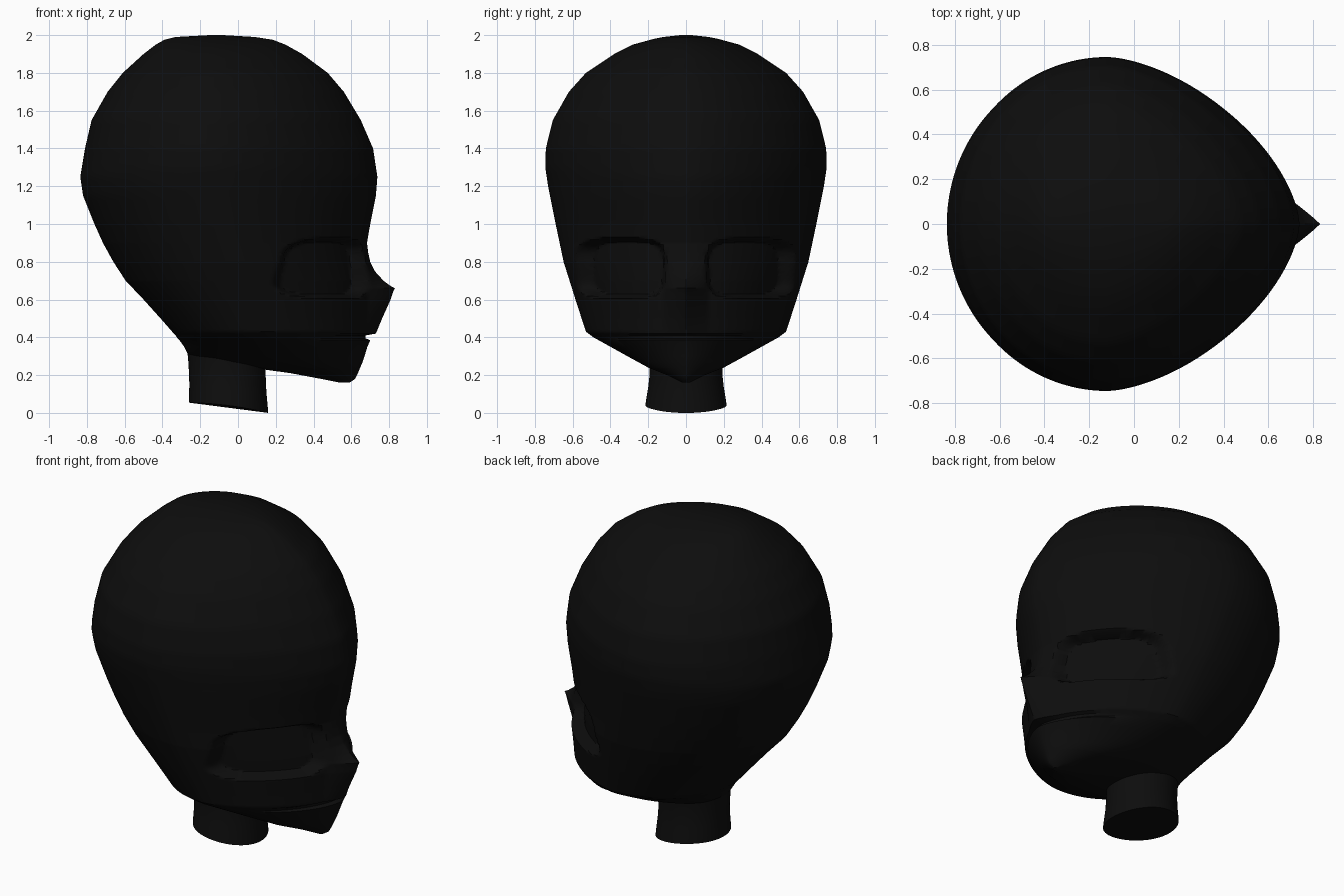
import bpy, bmesh, math

if "Cube" in bpy.data.objects:
    bpy.data.objects.remove(bpy.data.objects["Cube"])

black = bpy.data.materials.new("matte_black")
black.diffuse_color = (0.004, 0.004, 0.004, 1)
black.use_nodes = True
black.node_tree.nodes["Principled BSDF"].inputs["Base Color"].default_value = black.diffuse_color


def lerp(table, z):
    """Linear lookup in rows sorted by rising z."""
    if z <= table[0][0]:
        return table[0][1:]
    for a, b in zip(table, table[1:]):
        if z <= b[0]:
            t = (z - a[0]) / (b[0] - a[0])
            return [p + (q - p) * t for p, q in zip(a[1:], b[1:])]
    return table[-1][1:]


def loft(name, rings, angle=35):
    """Skin closed rings and cap both ends."""
    bm = bmesh.new()
    vs = [[bm.verts.new(p) for p in r] for r in rings]
    n = len(vs[0])
    for a, b in zip(vs, vs[1:]):
        for i in range(n):
            j = (i + 1) % n
            bm.faces.new((a[i], a[j], b[j], b[i]))
    bm.faces.new(vs[0][::-1])
    bm.faces.new(vs[-1])
    bmesh.ops.recalc_face_normals(bm, faces=bm.faces)
    me = bpy.data.meshes.new(name)
    bm.to_mesh(me)
    bm.free()
    me.materials.append(black)
    ob = bpy.data.objects.new(name, me)
    bpy.context.collection.objects.link(ob)
    bpy.ops.object.select_all(action='DESELECT')
    ob.select_set(True)
    bpy.context.view_layer.objects.active = ob
    bpy.ops.object.shade_smooth_by_angle(angle=math.radians(angle))
    return ob


# head outline: z, back x, front x
PROFILE = [
    (.16, .54, .59), (.18, .44, .62), (.21, .28, .635), (.235, .1, .645),
    (.27, -.2, .66), (.30, -.26, .67), (.35, -.285, .685), (.385, -.31, .70),
    (.395, -.32, .675), (.41, -.33, .675), (.42, -.34, .70), (.5, -.41, .705),
    (.6, -.50, .715), (.7, -.595, .712), (.8, -.66, .695), (.9, -.715, .683),
    (1.0, -.76, .70), (1.15, -.82, .73), (1.25, -.835, .738), (1.4, -.81, .715),
    (1.55, -.775, .65), (1.7, -.69, .56), (1.8, -.61, .475), (1.9, -.50, .34),
    (1.95, -.435, .25), (1.975, -.39, .185), (1.99, -.33, .09), (2.0, -.15, -.08)]
# half width and x position of the widest point
WIDTH = [
    (.16, .02, .57), (.2, .10, .5), (.24, .20, .4), (.3, .31, .26),
    (.4, .49, .14), (.43, .53, .12), (.6, .585, .06), (.8, .648, 0),
    (1.0, .69, -.06), (1.2, .73, -.11), (1.3, .745, -.12), (1.4, .742, -.12),
    (1.55, .705, -.12), (1.7, .62, -.12), (1.8, .53, -.12), (1.9, .38, -.12),
    (1.95, .28, -.12), (1.98, .17, -.12), (1.99, .12, -.12), (2.0, .03, -.12)]
# how far the nose ridge stands out
NOSE = [(.41, 0), (.42, .03), (.64, .107), (.66, .117), (.675, .09),
        (.7, .058), (.75, .021), (.8, .005), (.85, 0)]


def head_ring(z, n=200):
    back, front = lerp(PROFILE, z)
    w, xw = lerp(WIDTH, z)
    nose = lerp(NOSE, z)[0]
    ring = []
    for i in range(n):
        a = 2 * math.pi * i / n
        c, s = math.cos(a), math.sin(a)
        e = 2 / 1.62 if c > 0 else 1
        reach = front - xw if c > 0 else xw - back
        x = xw + math.copysign(abs(c) ** e * reach, c)
        y = math.copysign(abs(s) ** e * w, s)
        if c > 0:
            x += nose * max(0, 1 - abs(y) / .12)
            # eye sockets: rounded rectangles pressed into both cheeks
            d = (abs((abs(y) - .345) / .24) ** 4 + abs((z - .765) / .16) ** 4) ** .25
            t = min(1, max(0, (1 - d) / .14))
            k = 1 - .075 * t * t * (3 - 2 * t) / math.hypot(x, y)
            x, y = x * k, y * k
        ring.append((x, y, z))
    return ring


levels = {round(r[0], 4) for t in (PROFILE, WIDTH, NOSE) for r in t}
levels |= {round(.43 + .0125 * i, 4) for i in range(45)}
levels |= {round(1 + .025 * i, 4) for i in range(40)}
loft("head", [head_ring(z) for z in sorted(levels)])

# neck: slightly waisted tube with a slanted lower rim
rings = []
for t, rx, ry in [(0, .21, .215), (.12, .208, .21), (.3, .204, .2),
                  (.5, .203, .193), (.75, .205, .193), (1, .21, .2)]:
    ring = []
    for i in range(64):
        a = 2 * math.pi * i / 64
        x, y = -.05 + rx * math.cos(a) - .012 * t, ry * math.sin(a)
        low = .033 - .13 * (x + .05) - .006 * math.cos(2 * a)
        ring.append((x, y, max(0, low) * (1 - t) + .36 * t))
    rings.append(ring)
loft("neck", rings)
